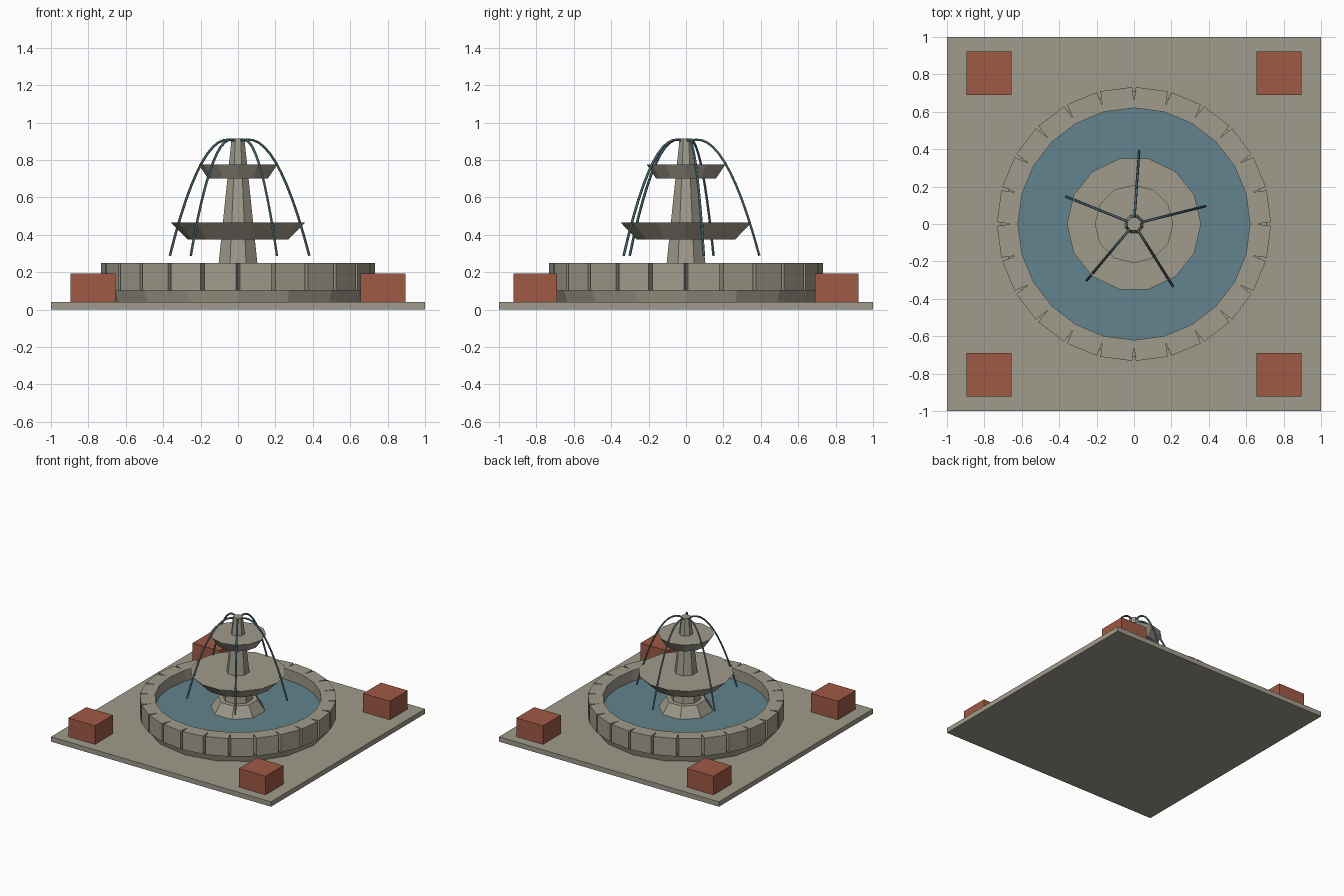
import bpy
import bmesh
from math import sin, cos, pi, radians
from mathutils import Matrix

old = bpy.data.objects.get("Cube")
if old:
    bpy.data.objects.remove(old, do_unlink=True)


def material(name, rgb):
    m = bpy.data.materials.new(name)
    m.use_nodes = True
    m.diffuse_color = (*rgb, 1)
    m.node_tree.nodes["Principled BSDF"].inputs["Base Color"].default_value = (*rgb, 1)
    return m


STONE = material("warm grey stone", (0.35, 0.33, 0.26))
BRICK = material("red brick", (0.35, 0.10, 0.06))
WATER = material("blue water", (0.122, 0.23, 0.27))


def finish(name, bm, mat):
    bmesh.ops.recalc_face_normals(bm, faces=bm.faces)
    mesh = bpy.data.meshes.new(name)
    bm.to_mesh(mesh)
    bm.free()
    mesh.materials.append(mat)
    obj = bpy.data.objects.new(name, mesh)
    bpy.context.collection.objects.link(obj)
    return obj


def add_box(bm, size, center, turn=0):
    m = Matrix.Rotation(turn, 4, 'Z') @ Matrix.Translation(center) @ Matrix.Diagonal((*size, 1))
    bmesh.ops.create_cube(bm, size=1, matrix=m)


def frustum(name, sides, r_low, r_high, z_low, z_high, mat, turn=0):
    bm = bmesh.new()
    m = Matrix.Translation((0, 0, (z_low + z_high) / 2)) @ Matrix.Rotation(turn, 4, 'Z')
    bmesh.ops.create_cone(bm, cap_ends=True, segments=sides, radius1=r_low,
                          radius2=r_high, depth=z_high - z_low, matrix=m)
    return finish(name, bm, mat)


# Paved slab
bm = bmesh.new()
add_box(bm, (2, 2, 0.04), (0, 0, 0.02))
finish("paving_slab", bm, STONE)

# Corner planters
for sx, side in ((1, "left"), (-1, "right")):
    for sy, end in ((1, "back"), (-1, "front")):
        bm = bmesh.new()
        add_box(bm, (0.242, 0.232, 0.155), (sx * 0.775, sy * 0.807, 0.115))
        finish(f"planter_{end}_{side}", bm, BRICK)

# Basin: plinth, water and ring of rim blocks
frustum("basin_plinth", 16, 0.69, 0.71, 0.04, 0.105, STONE, pi / 2)
frustum("pool_water", 24, 0.625, 0.625, 0.10, 0.16, WATER)
bm = bmesh.new()
BLOCKS = 24
for i in range(BLOCKS):
    add_box(bm, (0.112, 0.171, 0.148), (0.671, 0, 0.176), (i + 0.5) * 2 * pi / BLOCKS)
finish("rim_blocks", bm, STONE)

# Central pedestal, column and bowls
frustum("pedestal_foot", 8, 0.22, 0.15, 0.14, 0.245, STONE, pi / 8)
frustum("column", 8, 0.122, 0.037, 0.16, 0.915, STONE, pi / 8)
frustum("lower_bowl", 14, 0.27, 0.358, 0.375, 0.465, STONE, pi / 2)
frustum("upper_bowl", 12, 0.16, 0.21, 0.70, 0.775, STONE)


# Arching jets: thin tubes along a parabola
def jet(name, angle):
    curve = bpy.data.curves.new(name, 'CURVE')
    curve.dimensions = '3D'
    curve.bevel_depth = 0.007
    curve.bevel_resolution = 1
    curve.use_fill_caps = True
    spline = curve.splines.new('POLY')
    steps = 12
    spline.points.add(steps)
    for i, p in enumerate(spline.points):
        r = 0.02 + 0.373 * i / steps
        p.co = (r * cos(angle), r * sin(angle), 0.909 - 5.6 * (r - 0.06) ** 2, 1)
    temp = bpy.data.objects.new(name, curve)
    bpy.context.collection.objects.link(temp)
    mesh = bpy.data.meshes.new_from_object(temp.evaluated_get(bpy.context.evaluated_depsgraph_get()))
    bpy.data.objects.remove(temp, do_unlink=True)
    mesh.materials.clear()
    mesh.materials.append(WATER)
    for f in mesh.polygons:
        f.use_smooth = False
    obj = bpy.data.objects.new(name, mesh)
    bpy.context.collection.objects.link(obj)


for k in range(5):
    jet(f"water_jet_{k + 1}", radians(14 + 72 * k))
